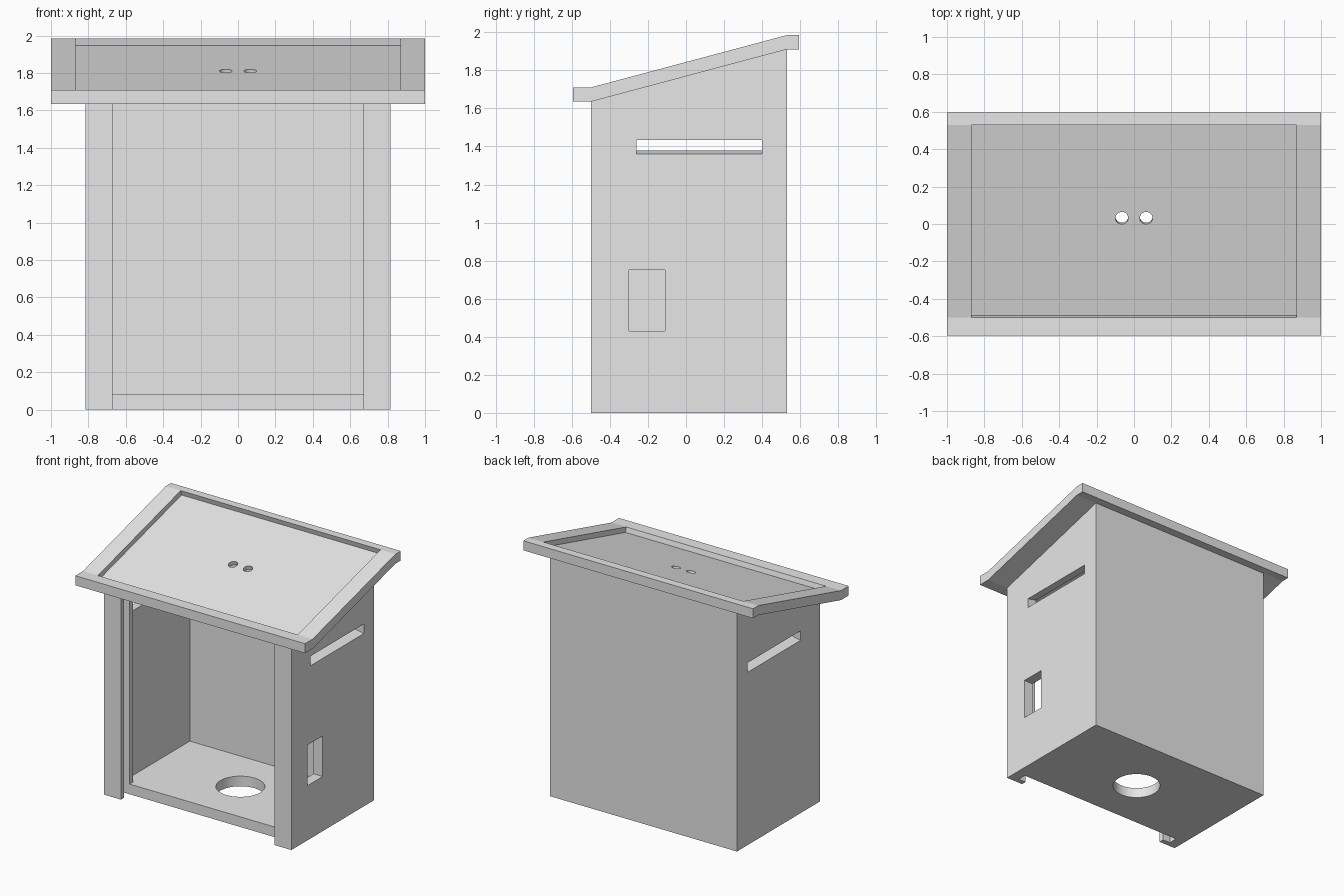
import bpy, bmesh, math
from mathutils import Vector, Matrix

cube = bpy.data.objects.get("Cube")
if cube:
    bpy.data.objects.remove(cube, do_unlink=True)

# Main dimensions
HALF_W, FRONT, BACK = 0.815, -0.5, 0.53
WALL, OPEN = 0.08, 0.67
INNER, INNER_BACK = HALF_W - WALL, BACK - WALL
GROOVE_A, GROOVE_B, LIP_BACK = -0.46, -0.39, -0.35
EAVE, RIDGE, ROOF_T = 1.635, 1.91, 0.075
SLOPE = (RIDGE - EAVE) / (BACK - FRONT)
TILT = math.atan(SLOPE)

grey = bpy.data.materials.new("plain_grey")
grey.use_nodes = True
grey.diffuse_color = (0.8, 0.8, 0.8, 1)
grey.node_tree.nodes["Principled BSDF"].inputs["Base Color"].default_value = (0.8, 0.8, 0.8, 1)


def roof_under(y):
    return EAVE + SLOPE * (y - FRONT)


def loft(name, lower, upper):
    """Solid between two matching rings of points."""
    bm = bmesh.new()
    a = [bm.verts.new(p) for p in lower]
    b = [bm.verts.new(p) for p in upper]
    bm.faces.new(a[::-1])
    bm.faces.new(b)
    for i in range(len(a)):
        j = (i + 1) % len(a)
        bm.faces.new((a[i], a[j], b[j], b[i]))
    return finish(name, bm)


def finish(name, bm):
    bmesh.ops.recalc_face_normals(bm, faces=bm.faces[:])
    mesh = bpy.data.meshes.new(name)
    bm.to_mesh(mesh)
    bm.free()
    mesh.materials.append(grey)
    obj = bpy.data.objects.new(name, mesh)
    bpy.context.collection.objects.link(obj)
    return obj


def along_x(name, profile, x0, x1):
    return loft(name, [(x0, y, z) for y, z in profile], [(x1, y, z) for y, z in profile])


def cylinder(name, center, radius, depth, tilt=0.0):
    bm = bmesh.new()
    m = Matrix.Translation(center) @ Matrix.Rotation(tilt, 4, 'X')
    bmesh.ops.create_cone(bm, cap_ends=True, segments=48, radius1=radius,
                          radius2=radius, depth=depth, matrix=m)
    return finish(name, bm)


def cut(target, cutter):
    cutter.hide_render = True
    mod = target.modifiers.new("cut", 'BOOLEAN')
    mod.operation, mod.solver, mod.object = 'DIFFERENCE', 'EXACT', cutter
    bpy.context.view_layer.objects.active = target
    bpy.ops.object.modifier_apply(modifier=mod.name)
    bpy.data.objects.remove(cutter, do_unlink=True)


# Walls: half plan with a door groove at the front, mirrored into a U
half = [(HALF_W, BACK), (HALF_W, FRONT), (OPEN, FRONT), (OPEN, GROOVE_A),
        (INNER, GROOVE_A), (INNER, GROOVE_B), (OPEN, GROOVE_B),
        (OPEN, LIP_BACK), (INNER, LIP_BACK), (INNER, INNER_BACK)]
plan = half + [(-x, y) for x, y in reversed(half)]
walls = loft("walls", [(x, y, 0) for x, y in plan],
             [(x, y, roof_under(y)) for x, y in plan])

# Vent slits through both sides, sloping down outward
for side in (1, -1):
    rings = []
    for x in (0.70, 0.85):
        lift = (HALF_W - x) * 0.22
        rings.append([(side * x, y, z + lift) for y, z in
                      ((-0.26, 1.36), (0.40, 1.36), (0.40, 1.435), (-0.26, 1.435))])
    cut(walls, loft("vent_cutter", *rings))

# Small window on one side only
cut(walls, along_x("window_cutter",
                   [(-0.30, 0.43), (-0.11, 0.43), (-0.11, 0.75), (-0.30, 0.75)], 0.70, 0.85))

# Floor fitted around the rear lips, with a round hole
half_floor = [(OPEN, GROOVE_B), (OPEN, LIP_BACK), (INNER, LIP_BACK), (INNER, INNER_BACK)]
floor_plan = half_floor + [(-x, y) for x, y in reversed(half_floor)]
floor = loft("floor", [(x, y, 0) for x, y in floor_plan],
             [(x, y, 0.08) for x, y in floor_plan])
cut(floor, cylinder("floor_hole_cutter", (0, 0.03, 0.04), 0.175, 0.4))

# Sloping roof with level front and back edges
under = [(-0.595, EAVE), (FRONT, EAVE), (BACK, RIDGE), (0.595, RIDGE)]
roof = along_x("roof", under + [(y, z + ROOF_T) for y, z in reversed(under)], -1, 1)

# Shallow recess square to the slope
normal = Vector((-math.sin(TILT), math.cos(TILT)))
low = Vector((FRONT, EAVE + ROOF_T))
high = Vector((BACK, RIDGE + ROOF_T))
recess = [low - normal * 0.04, high - normal * 0.04, high + normal * 0.1, low + normal * 0.1]
cut(roof, along_x("recess_cutter", recess, -0.87, 0.87))

# Pair of small holes through the roof
for x in (-0.065, 0.065):
    cut(roof, cylinder("roof_hole_cutter", (x, 0.035, roof_under(0.035) + 0.02), 0.034, 0.3, TILT))

# Smooth the round holes and keep every corner crisp
bpy.ops.object.select_all(action='DESELECT')
for obj in (walls, floor, roof):
    obj.select_set(True)
bpy.context.view_layer.objects.active = roof
bpy.ops.object.shade_smooth_by_angle(angle=math.radians(12))
